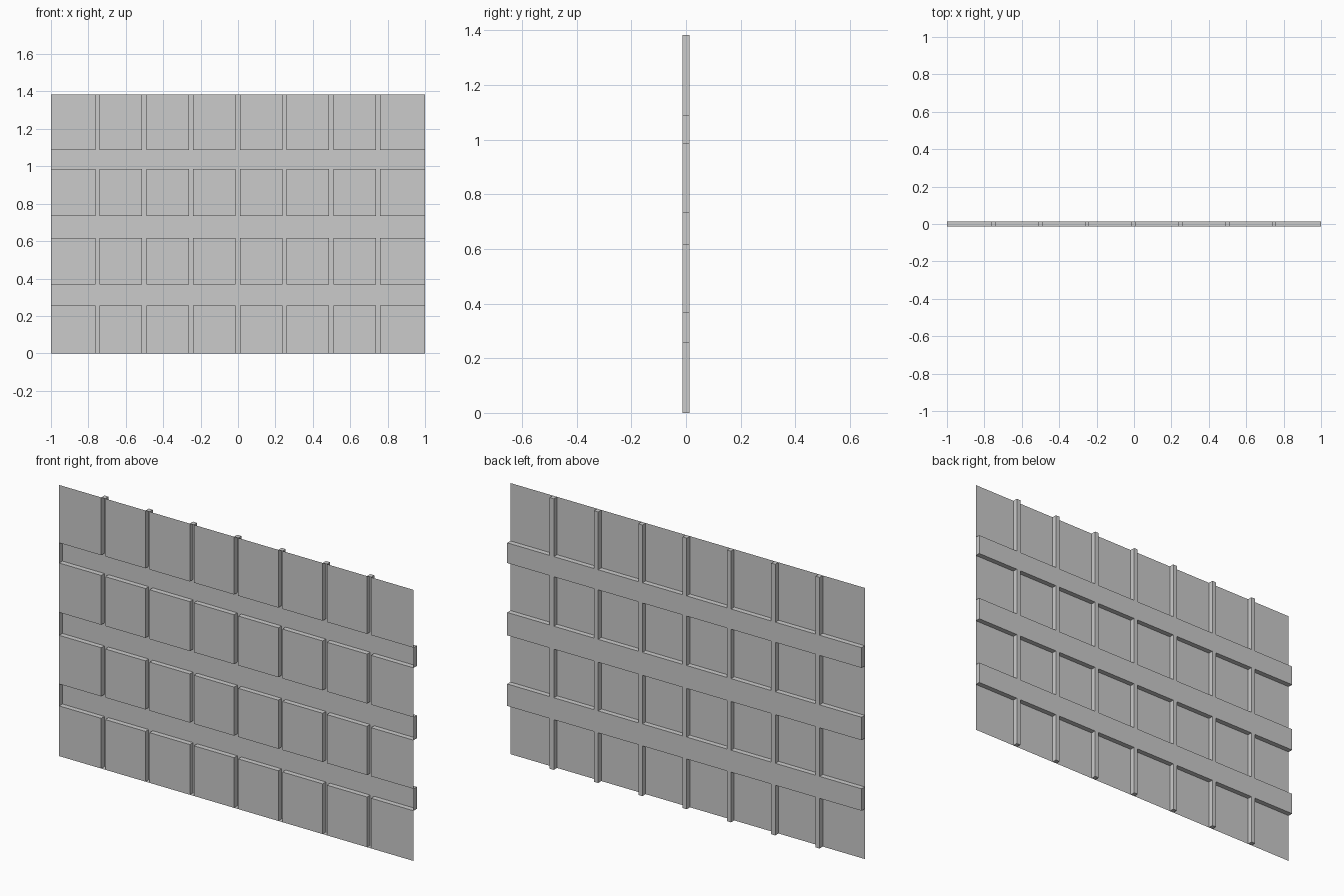
import bpy, bmesh

if "Cube" in bpy.data.objects:
    bpy.data.objects.remove(bpy.data.objects["Cube"])

HALF_DEPTH = 0.013
BAR = 0.0115          # half width of a vertical bar

# Grid lines: odd intervals are bars (x) or rails (z), even intervals are panes
xs = [-1.0]
for i in range(7):
    c = -0.7515 + 0.25 * i
    xs += [c - BAR, c + BAR]
xs.append(1.0)
zs = [0, 0.256, 0.368, 0.616, 0.733, 0.985, 1.088, 1.383]

# Flat sheet at the front, split into panes and frame cells
bm = bmesh.new()
v = [[bm.verts.new((x, -HALF_DEPTH, z)) for z in zs] for x in xs]
frame = []
for i in range(len(xs) - 1):
    for j in range(len(zs) - 1):
        f = bm.faces.new((v[i][j], v[i + 1][j], v[i + 1][j + 1], v[i][j + 1]))
        if i % 2 or j % 2:
            frame.append(f)

# Push the frame cells back into hollow channels with closed ends
ext = bmesh.ops.extrude_face_region(bm, geom=frame)
moved = [g for g in ext["geom"] if isinstance(g, bmesh.types.BMVert)]
bmesh.ops.translate(bm, verts=moved, vec=(0, 2 * HALF_DEPTH, 0))
old = [f for f in frame if f.is_valid and
       all(abs(p.co.y + HALF_DEPTH) < 1e-5 for p in f.verts)]
bmesh.ops.delete(bm, geom=old, context='FACES')

mesh = bpy.data.meshes.new("window_panel")
bm.to_mesh(mesh)
bm.free()
panel = bpy.data.objects.new("window_panel", mesh)
bpy.context.collection.objects.link(panel)
